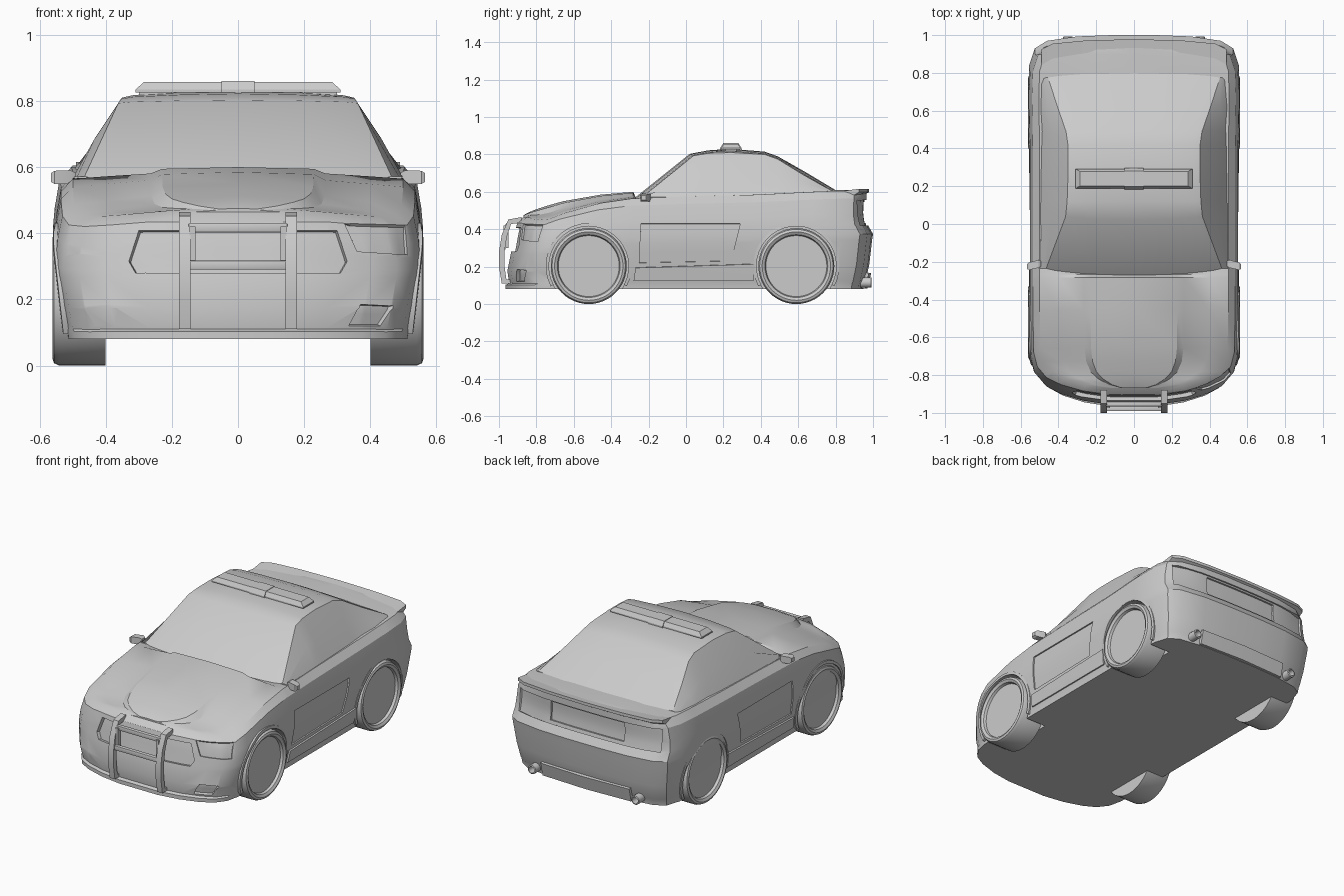
import bpy, bmesh, math
from mathutils import Vector
from mathutils.bvhtree import BVHTree

if "Cube" in bpy.data.objects:
    bpy.data.objects.remove(bpy.data.objects["Cube"])

def finish(name, bm, mirror=False):
    if mirror:
        dup = bmesh.ops.duplicate(bm, geom=bm.verts[:] + bm.edges[:] + bm.faces[:])["geom"]
        for v in dup:
            if isinstance(v, bmesh.types.BMVert):
                v.co.x *= -1
    bmesh.ops.recalc_face_normals(bm, faces=bm.faces[:])
    me = bpy.data.meshes.new(name)
    bm.to_mesh(me)
    bm.free()
    ob = bpy.data.objects.new(name, me)
    bpy.context.collection.objects.link(ob)
    return ob

def activate(ob):
    bpy.ops.object.select_all(action='DESELECT')
    ob.select_set(True)
    bpy.context.view_layer.objects.active = ob

def loft(name, rings, mirror=False):
    """Skin closed rings; ends are closed by pairing opposite ring points."""
    bm = bmesh.new()
    R = [[bm.verts.new(p) for p in r] for r in rings]
    n = len(R[0])
    for a, b in zip(R, R[1:]):
        for i in range(n):
            bm.faces.new((a[i], a[(i + 1) % n], b[(i + 1) % n], b[i]))
    for r in (R[0], R[-1]):
        for i in range((n - 1) // 2):
            ids = dict.fromkeys((i, i + 1, n - 2 - i, n - 1 - i))
            bm.faces.new([r[k] for k in ids])
    return finish(name, bm, mirror)

def box(name, x, y, z, bevel=0.0, mirror=False):
    bm = bmesh.new()
    for v in bmesh.ops.create_cube(bm, size=1)["verts"]:
        v.co = Vector([(a + b) / 2 + c * (b - a) for (a, b), c in zip((x, y, z), v.co)])
    if bevel:
        bmesh.ops.bevel(bm, geom=bm.edges[:], offset=bevel, segments=2, affect='EDGES', profile=0.5)
    return finish(name, bm, mirror)

def lathe(name, profile, axis, centres, steps=40, mirror=True):
    """Spin (radius, position along axis) points about the x or y axis."""
    bm = bmesh.new()
    ax = Vector((1, 0, 0)) if axis == 'x' else Vector((0, 1, 0))
    for c in centres:
        c = Vector(c)
        vs = [bm.verts.new(c + ax * a + Vector((0, 0, r))) for r, a in profile]
        es = [bm.edges.new(p) for p in zip(vs, vs[1:])]
        bmesh.ops.spin(bm, geom=vs + es, cent=c, axis=ax, angle=math.tau, steps=steps)
    bmesh.ops.remove_doubles(bm, verts=bm.verts[:], dist=1e-5)
    return finish(name, bm, mirror)

def cut(ob, cutter):
    activate(ob)
    m = ob.modifiers.new("cut", 'BOOLEAN')
    m.operation, m.solver, m.object = 'DIFFERENCE', 'EXACT', cutter
    bpy.ops.object.modifier_apply(modifier=m.name)
    bpy.data.objects.remove(cutter)

def sym(half):
    """Complete a half section (ending on x = 0) with its mirror image."""
    return half + [(-x, y, z) for x, y, z in half[-2::-1]]

# Body shell: columns around the plan outline, crowned across the top
LEVELS = [(0, .93, 1.01, .95), (.06, .935, 1.01, .955), (.08, .94, .99, .96), (.25, .965, 1, .98),
          (.5, .997, .98, .995), (.56, 1, .975, 1), (.66, .998, .967, .97), (.76, .99, .96, .962),
          (.92, .965, .945, .965), (1, .90, .91, .965)]
CROWN = [(.8, .2), (.53, .45), (.46, .85), (0, 1)]
OUTLINE = [(.14, -.955, .465, .475), (.28, -.935, .465, .485), (.40, -.90, .455, .50),
           (.48, -.86, .45, .513), (.53, -.80, .455, .53), (.55, -.72, .485, .55),
           (.555, -.5, .54, .585), (.555, -.31, .565, .60), (.555, -.295, .565, .568),
           (.555, 0, .575, .575), (.555, .4, .585, .59), (.56, .7, .60, .608), (.555, .84, .605, .61),
           (.525, .93, .605, .61), (.46, .97, .605, .61), (.3, .993, .605, .61), (.12, 1, .605, .61)]
rings = []
for x, y, ze, zc in OUTLINE:
    half = [(x * sx, y * (yf if y < 0 else yr), .08 + t * (ze - .08)) for t, sx, yf, yr in LEVELS]
    tx, ty, _ = half[-1]
    half += [(tx * f, ty, ze + k * (zc - ze)) for f, k in CROWN]
    rings.append(sym(half))
body = loft("body", rings)
bvh = BVHTree.FromPolygons([v.co.copy() for v in body.data.vertices],
                           [tuple(p.vertices) for p in body.data.polygons])

def patch(name, rows, view, lo, hi, mirror=False, nu=10, nv=4):
    """Solid that follows the body surface between offsets lo and hi."""
    d = Vector({'front': (0, 1, 0), 'rear': (0, -1, 0), 'side': (-1, 0, 0)}[view])
    lines = []
    for k, (a, b) in enumerate(zip(rows, rows[1:])):
        for j in range(nv + (k == len(rows) - 2)):
            lines.append([Vector(p).lerp(Vector(q), j / nv) for p, q in zip(a, b)])
    if len(rows) == 2:
        lines[-1] = [Vector(p) for p in rows[-1]]
    else:
        lines.append([Vector(p) for p in rows[-1]]) if len(lines) < nv * (len(rows) - 1) + 1 else None
    bm = bmesh.new()
    grids = ([], [])
    for l, r in lines:
        for g in grids:
            g.append([])
        for i in range(nu + 1):
            u, v = l.lerp(r, i / nu)
            o = Vector((0, u, v)) if view == 'side' else Vector((u, 0, v))
            p, n, _, _ = bvh.ray_cast(o - d * 3, d)
            if p is None:
                p, n, _, _ = bvh.find_nearest(o - d * .8)
            for g, off in zip(grids, (lo, hi)):
                g[-1].append(bm.verts.new(p + n * off))
    for g in grids:
        for a, b in zip(g, g[1:]):
            for i in range(nu):
                bm.faces.new((a[i], a[i + 1], b[i + 1], b[i]))
    def rim(g):
        return g[0] + [r[-1] for r in g[1:-1]] + g[-1][::-1] + [r[0] for r in g[-2:0:-1]]
    a, b = rim(grids[0]), rim(grids[1])
    for i in range(len(a)):
        j = (i + 1) % len(a)
        bm.faces.new((a[i], a[j], b[j], b[i]))
    return finish(name, bm, mirror)

# Shapes laid on the body: (left, right) ends of each row
GRILLE = [((-.31, .28), (.31, .28)), ((-.33, .315), (.33, .315)), ((-.30, .408), (.30, .408))]
LAMP = [((.36, .345), (.512, .335)), ((.322, .43), (.505, .425))]
FOG = [((.335, .12), (.43, .12)), ((.37, .185), (.47, .18))]
DOOR = [((-.25, .22), (.24, .23)), ((-.24, .43), (.29, .43))]
TAIL = [((-.48, .42), (.48, .42)), ((-.48, .555), (.48, .555))]
PLATE = [((-.25, .435), (.25, .435)), ((-.25, .545), (.25, .545))]
for rows, view, depth, mir in ((GRILLE, 'front', .02, False), (LAMP, 'front', .01, True),
                               (FOG, 'front', .02, True), (DOOR, 'side', .008, True),
                               (TAIL, 'rear', .01, False), (PLATE, 'rear', .022, False)):
    cut(body, patch("recess", rows, view, -depth, .03, mir))
patch("side_sill", [((-.28, .125), (.36, .125)), ((-.27, .195), (.37, .215))], 'side', -.02, .01, True)

# Wheels and wheel arches
AXLES = (-.52, .59)
cut(body, lathe("arch_cutter", [(0, .38), (.215, .38), (.215, .7), (0, .7)], 'x',
                [(0, y, .203) for y in AXLES]))
lathe("wheels", [(0, .537), (.163, .537), (.168, .552), (.183, .561), (.196, .556), (.203, .54),
                 (.203, .40), (0, .40)], 'x', [(0, y, .203) for y in AXLES], 48)
for end, yc in zip(("front", "rear"), AXLES):
    arc = []
    for i in range(25):
        a = math.radians(-28 + 236 * i / 24)
        c, s = math.cos(a), math.sin(a)
        z = .203 + .22 * s
        xo = .527 + .03 * min(1, max(0, (z - .1) / .26)) - (.004 if z > .4 else 0)
        arc.append([(x, yc + r * c, .203 + r * s) for x, r in
                    ((xo - .04, .213), (xo + .003, .213), (xo + .001, .23), (xo - .04, .23))])
    loft(end + "_arch_lips", arc, mirror=True)

# Cabin: edge y, bow at centre, edge x, edge z, centre z
CABIN = [(-.235, -.045, .465, .57, .563), (.04, -.02, .362, .793, .803), (.12, 0, .354, .806, .822),
         (.24, 0, .35, .81, .83), (.42, 0, .35, .80, .815), (.49, .0, .36, .775, .79),
         (.62, .02, .405, .695, .705), (.775, .03, .455, .608, .606)]
loft("cabin", [sym([(.47, y, .5), (.497, y, .572 + .02 * (y > .5)),
                    ((.497 + xe) / 2 + .006, y, (.572 + .02 * (y > .5) + ze) / 2), (xe, y, ze),
                    (xe * .9, y + bow * .25, ze + .4 * (zc - ze)),
                    (xe * .5, y + bow * .75, ze + .8 * (zc - ze)), (0, y + bow, zc)])
               for y, bow, xe, ze, zc in CABIN])

# Boot lid spoiler
loft("boot_spoiler", [[(x, y - .12, .60), (x, y, .616), (x, y, .598), (x, y - .04, .575)]
                      for x, y in ((-.49, .925), (-.43, .955), (-.25, .972), (0, .978),
                                   (.25, .972), (.43, .955), (.49, .925))])

# Roof light bar
loft("light_bar", [[(-a, .24 - b, z), (a, .24 - b, z), (a, .24 + b, z), (-a, .24 + b, z)]
                   for a, b, z in ((.31, .052, .826), (.31, .052, .834), (.285, .038, .857))])
loft("light_bar_middle", [[(-.05, .24 - b, z), (.05, .24 - b, z), (.05, .24 + b, z), (-.05, .24 + b, z)]
                          for b, z in ((.057, .815), (.057, .834), (.041, .86))])
box("light_bar_feet", (.2, .3), (.21, .27), (.79, .828), mirror=True)

# Push bar: uprights as outer and inner (y, z), plus cross bars
BAR = [(-.88, .465, -.88, .435), (-.95, .452, -.935, .428), (-.985, .37, -.958, .36), (-1, .28, -.97, .28),
       (-1, .2, -.97, .2), (-.985, .11, -.96, .13), (-.92, .11, -.92, .13)]
loft("push_bar_uprights", [[(.143, a, b), (.178, a, b), (.178, c, d), (.143, c, d)]
                           for a, b, c, d in BAR], mirror=True)
box("push_bar_top", (-.15, .15), (-.965, -.94), (.403, .43), .004)
box("push_bar_bottom", (-.15, .15), (-.99, -.965), (.29, .318), .004)
box("push_bar_inner_posts", (.128, .146), (-.975, -.95), (.30, .42), mirror=True)

# Door mirrors
loft("mirror_heads", [[(x, y - .022 * k, .568 - .02 * k), (x, y + .02 * k, .568 - .02 * k),
                       (x, y + .02 * k, .568 + .022 * k), (x, y - .022 * k, .568 + .022 * k)]
                      for x, y, k in ((.492, -.21, .7), (.505, -.21, 1), (.555, -.222, .95), (.566, -.225, .6))],
     mirror=True)
box("mirror_stalks", (.45, .51), (-.225, -.2), (.535, .558), .005, True)

# Exhausts and rear valance
lathe("exhaust_tips", [(0, .92), (.027, .92), (.027, .99), (.02, .993), (.018, .94), (0, .94)],
      'y', [(.35, 0, .115)], 20)
loft("rear_valance", [[(x, .9, .082), (x, y - .02, .082), (x, y, .165), (x, .9, .18)]
                      for x, y in ((-.3, .978), (0, .99), (.3, .978))])

for ob in list(bpy.context.scene.objects):
    activate(ob)
    bpy.ops.object.shade_smooth_by_angle(angle=math.radians(28))
